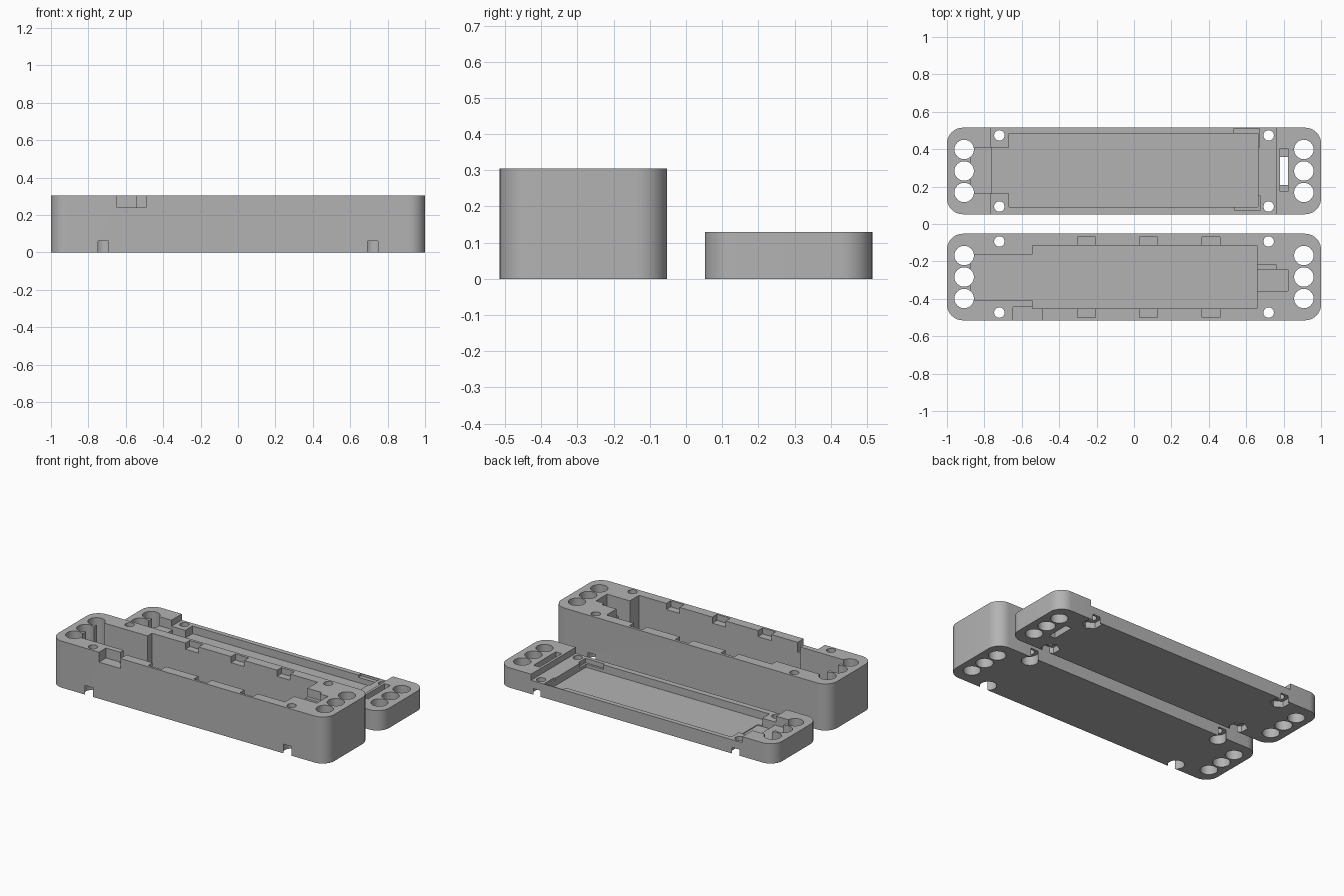
import bpy, bmesh, math

if "Cube" in bpy.data.objects:
    bpy.data.objects.remove(bpy.data.objects["Cube"])

grey = bpy.data.materials.new("plain_grey")
grey.use_nodes = True
GREY = (0.45, 0.45, 0.45, 1)
grey.diffuse_color = GREY
grey.node_tree.nodes["Principled BSDF"].inputs["Base Color"].default_value = GREY


def prism(name, outline, z0, z1):
    """Solid made by raising a flat outline from z0 to z1."""
    bm = bmesh.new()
    face = bm.faces.new([bm.verts.new((x, y, z0)) for x, y in outline])
    new = bmesh.ops.extrude_face_region(bm, geom=[face])["geom"]
    bmesh.ops.translate(bm, vec=(0, 0, z1 - z0),
                        verts=[v for v in new if isinstance(v, bmesh.types.BMVert)])
    bmesh.ops.recalc_face_normals(bm, faces=bm.faces)
    mesh = bpy.data.meshes.new(name)
    bm.to_mesh(mesh)
    bm.free()
    mesh.materials.append(grey)
    ob = bpy.data.objects.new(name, mesh)
    bpy.context.collection.objects.link(ob)
    return ob


def ring(x, y, r, sides, turn=0.0):
    return [(x + r * math.cos(turn + math.tau * i / sides),
             y + r * math.sin(turn + math.tau * i / sides)) for i in range(sides)]


def rounded(y0, y1, r=0.085, steps=10):
    """Rounded rectangle outline spanning the full length."""
    pts = []
    corners = [(1 - r, y1 - r), (r - 1, y1 - r), (r - 1, y0 + r), (1 - r, y0 + r)]
    for q, (cx, cy) in enumerate(corners):
        for i in range(steps + 1):
            a = math.pi / 2 * (q + i / steps)
            pts.append((cx + r * math.cos(a), cy + r * math.sin(a)))
    return pts


def cut(body, outline, z0, z1=0.5):
    cutter = prism("cutter", outline, z0, z1)
    cutter.hide_render = True
    mod = body.modifiers.new("cut", 'BOOLEAN')
    mod.operation, mod.solver, mod.object = 'DIFFERENCE', 'EXACT', cutter
    bpy.ops.object.select_all(action='DESELECT')
    bpy.context.view_layer.objects.active = body
    body.select_set(True)
    bpy.ops.object.modifier_apply(modifier=mod.name)
    bpy.data.objects.remove(cutter)


def pocket(body, x0, x1, y0, y1, z0):
    cut(body, [(x0, y0), (x1, y0), (x1, y1), (x0, y1)], z0)


def end_holes(body, mid):
    """Three cord holes at each end and four screw holes."""
    for x in (-0.908, 0.908):
        for dy in (-0.115, 0, 0.115):
            cut(body, ring(x, mid + dy, 0.052, 32), -0.1)
    for x in (-0.72, 0.72):
        for dy in (-0.19, 0.19):
            cut(body, ring(x, mid + dy, 0.028, 24), -0.1)


def finish(body):
    bpy.ops.object.select_all(action='DESELECT')
    bpy.context.view_layer.objects.active = body
    body.select_set(True)
    bpy.ops.object.shade_smooth_by_angle(angle=math.radians(30))


# Case base: deep tray
MID = 0.2835
base = prism("case_base", rounded(-0.515, -0.052), 0, 0.305)
pocket(base, -0.543, 0.658, -0.453, -0.116, 0.04)
pocket(base, -0.875, -0.50, -0.408, -0.162, 0.04)
# Connector recess and its side step
pocket(base, 0.62, 0.823, -0.358, -0.243, 0.12)
pocket(base, 0.62, 0.763, -0.30, -0.22, 0.25)
# Switch notch in the front wall
pocket(base, -0.647, -0.493, -0.60, -0.443, 0.24)
# Clip pockets along both long rims
for x in (-0.253, 0.078, 0.412):
    pocket(base, x - 0.048, x + 0.048, -0.14, -0.07, 0.265)
    pocket(base, x - 0.048, x + 0.048, -0.50, -0.43, 0.265)
end_holes(base, -MID)
# Screw head recesses that break through the side walls
for x in (-0.72, 0.72):
    for dy in (-0.19, 0.19):
        cut(base, ring(x, -MID + dy, 0.05, 32), -0.1, 0.06)
finish(base)

# Case lid: shallow tray with raised end blocks
lid = prism("case_lid", rounded(0.052, 0.515), 0, 0.13)
pocket(lid, -0.768, 0.763, -0.0, 0.6, 0.09)
pocket(lid, -0.668, 0.662, 0.09, 0.483, 0.04)
# Channel and pocket beside the cord holes
pocket(lid, -0.875, -0.70, 0.164, 0.408, 0.07)
pocket(lid, -0.76, -0.635, 0.164, 0.408, 0.035)
# Corner recesses
pocket(lid, 0.535, 0.672, 0.408, 0.51, 0.075)
pocket(lid, 0.537, 0.676, 0.076, 0.15, 0.06)
# Strap slot: long shallow upper part, short through part
pocket(lid, 0.78, 0.823, 0.173, 0.403, 0.05)
pocket(lid, 0.78, 0.823, 0.208, 0.358, -0.1)
end_holes(lid, MID)
# Hexagonal nut recesses that break through the side walls
for x in (-0.72, 0.72):
    for dy in (-0.19, 0.19):
        cut(lid, ring(x, MID + dy, 0.057, 6, math.pi / 2), -0.1, 0.04)
finish(lid)
